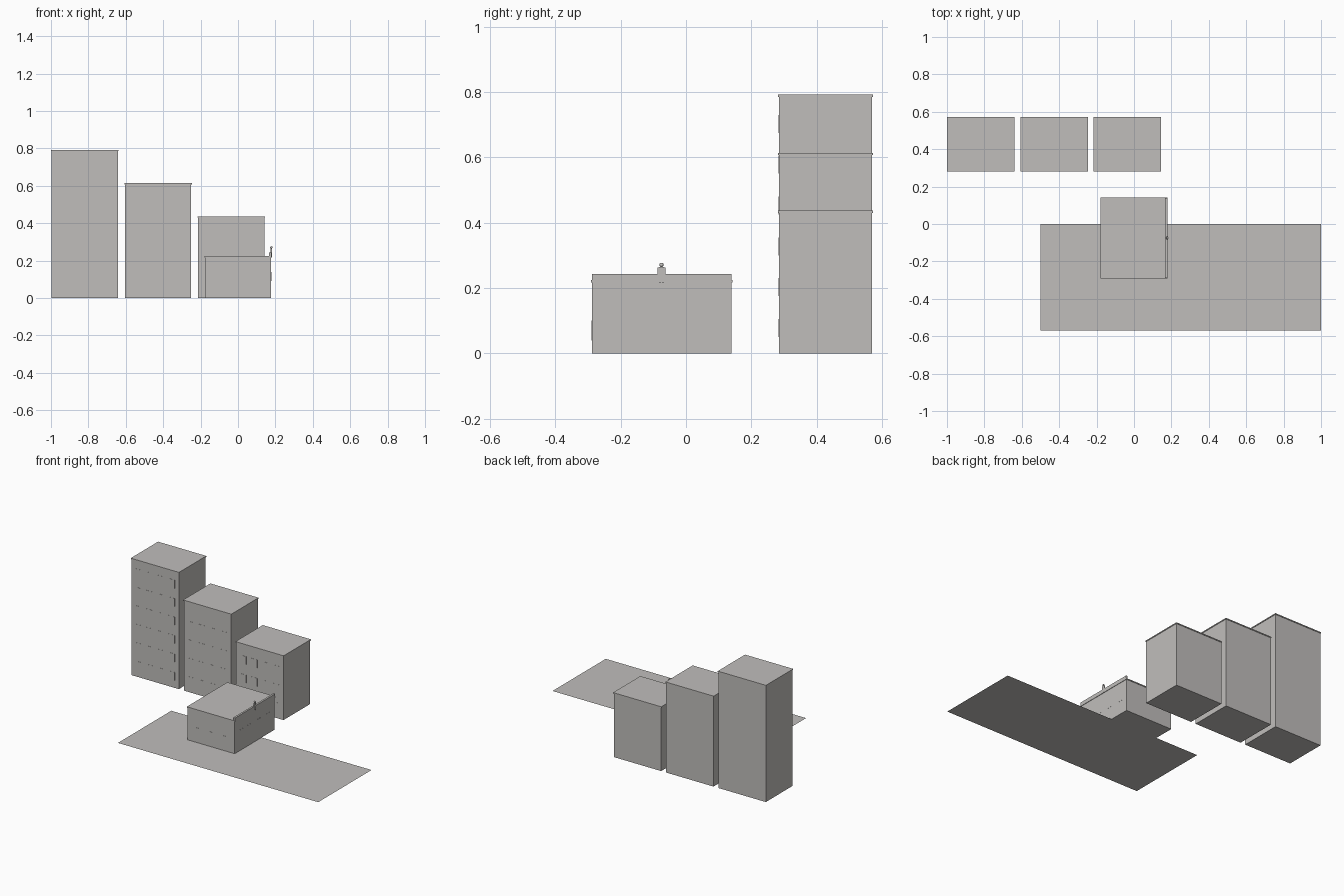
import bpy
import bmesh
from mathutils import Matrix, Vector

if "Cube" in bpy.data.objects:
    bpy.data.objects.remove(bpy.data.objects["Cube"])

grey = bpy.data.materials.new("warm_grey")
grey.diffuse_color = (0.53, 0.515, 0.50, 1)
grey.use_nodes = True
grey.node_tree.nodes["Principled BSDF"].inputs["Base Color"].default_value = grey.diffuse_color


def finish(name, bm):
    mesh = bpy.data.meshes.new(name)
    bm.to_mesh(mesh)
    bm.free()
    mesh.materials.append(grey)
    obj = bpy.data.objects.new(name, mesh)
    bpy.context.collection.objects.link(obj)
    return obj


def add_box(bm, x0, x1, y0, y1, z0, z1):
    size = Matrix.Diagonal((x1 - x0, y1 - y0, z1 - z0, 1))
    centre = Vector((x0 + x1, y0 + y1, z0 + z1)) / 2
    bmesh.ops.create_cube(bm, size=1, matrix=Matrix.Translation(centre) @ size)


def box(name, *bounds):
    bm = bmesh.new()
    add_box(bm, *bounds)
    return finish(name, bm)


def building(name, x0, x1, y0, y1, height):
    # Plain block with a thin, slightly overhanging roof slab
    lip = 0.003
    box(name + "_walls", x0, x1, y0, y1, 0, height - 0.007)
    box(name + "_roof", x0 - lip, x1 + lip, y0 - lip, y1 + lip, height - 0.007, height)


# Three stepped towers with front windows on each storey
storey = 0.125
towers = [("tall_tower", -0.997, 0.792, 6),
          ("middle_tower", -0.605, 0.614, 4),
          ("low_tower", -0.213, 0.437, 3)]
for name, left, height, floors in towers:
    building(name, left, left + 0.355, 0.284, 0.57, height)
    bm = bmesh.new()
    for floor in range(floors):
        z = 0.05 + floor * storey
        for column in range(4):
            x = left + 0.03 + column * 0.083
            add_box(bm, x, x + 0.046, 0.283, 0.285, z, z + 0.055)
    finish(name + "_windows", bm)

# Low house in front
building("house", -0.177, 0.177, -0.288, 0.14, 0.224)
box("house_parapet", 0.167, 0.180, -0.288, 0.14, 0.218, 0.243)

# House windows on the front and the right side
bm = bmesh.new()
for x in (-0.13, -0.025, 0.08):
    add_box(bm, x, x + 0.05, -0.2892, -0.287, 0.04, 0.10)
for i in range(4):
    y = -0.25 + i * 0.1
    add_box(bm, 0.176, 0.178, y, y + 0.05, 0.09, 0.14)
finish("house_windows", bm)

# Small figure at the roof edge
px, py = 0.178, -0.075
bm = bmesh.new()
for side in (-1, 1):
    leg, arm = py + side * 0.004, py + side * 0.0095
    add_box(bm, px - 0.003, px + 0.004, leg - 0.003, leg + 0.003, 0.217, 0.243)
    add_box(bm, px - 0.003, px + 0.003, arm - 0.002, arm + 0.002, 0.238, 0.263)
add_box(bm, px - 0.004, px + 0.004, py - 0.0075, py + 0.0075, 0.240, 0.264)
bmesh.ops.create_uvsphere(bm, u_segments=10, v_segments=6, radius=0.0065,
                          matrix=Matrix.Translation((px, py, 0.271)))
finish("figure", bm)

# Flat ground made of 21 side-by-side strips
bm = bmesh.new()
strips = 21
width = 1.5 / strips
for i in range(strips):
    x = -0.5 + i * width
    corners = [(x, -0.57), (x + width, -0.57), (x + width, 0), (x, 0)]
    bm.faces.new([bm.verts.new((cx, cy, 0)) for cx, cy in corners])
finish("ground_strips", bm)
